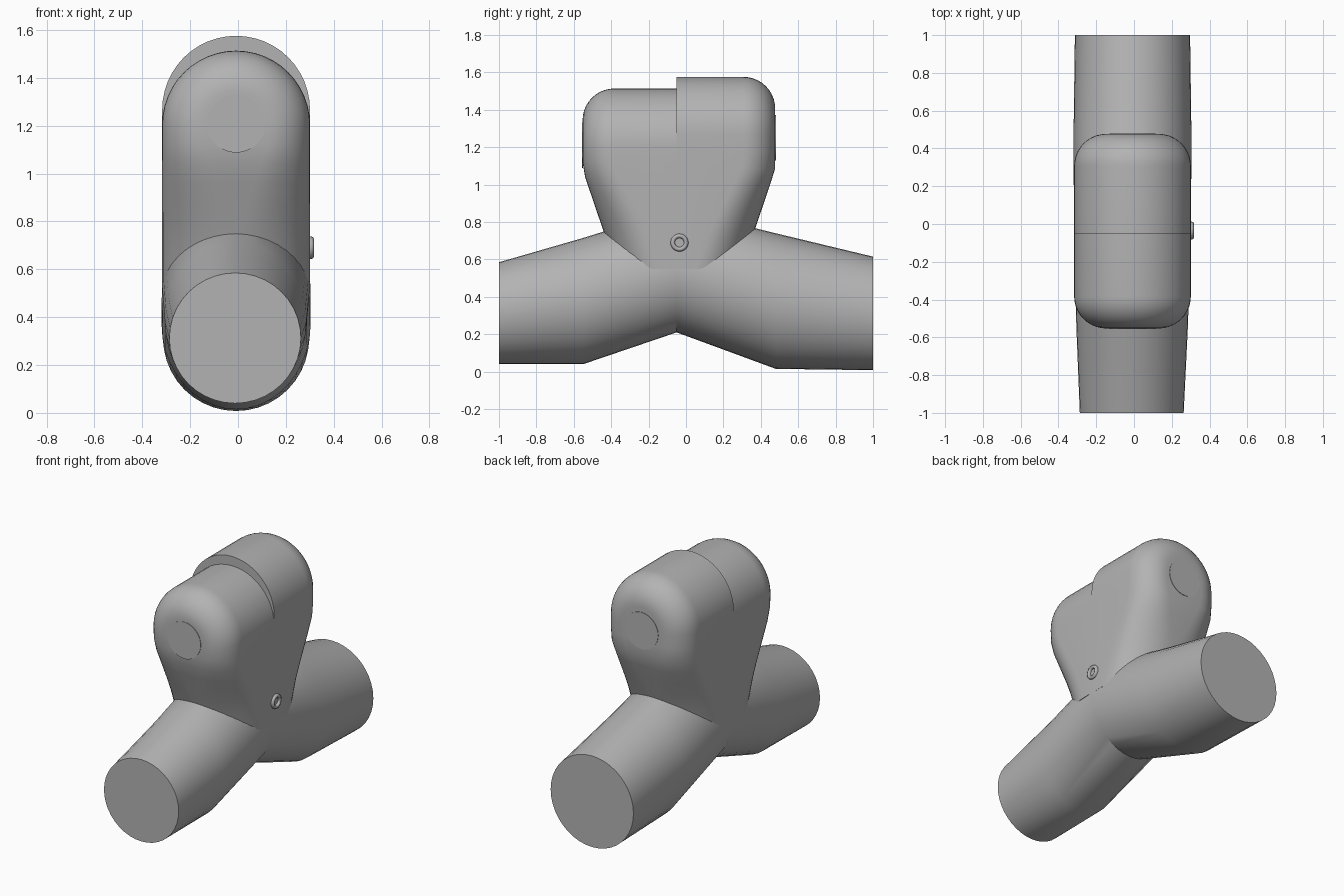
import bpy, bmesh, math
from mathutils import Matrix

cube = bpy.data.objects.get("Cube")
if cube:
    bpy.data.objects.remove(cube, do_unlink=True)

grey = bpy.data.materials.new("plain grey")
grey.use_nodes = True
colour = (0.45, 0.45, 0.45, 1)
grey.diffuse_color = colour
grey.node_tree.nodes["Principled BSDF"].inputs["Base Color"].default_value = colour

CX = -0.008  # centre line of the fitting


def finish(name, bm, angle=30):
    bmesh.ops.recalc_face_normals(bm, faces=bm.faces)
    mesh = bpy.data.meshes.new(name)
    bm.to_mesh(mesh)
    bm.free()
    obj = bpy.data.objects.new(name, mesh)
    bpy.context.collection.objects.link(obj)
    mesh.materials.append(grey)
    bpy.ops.object.select_all(action='DESELECT')
    obj.select_set(True)
    bpy.context.view_layer.objects.active = obj
    bpy.ops.object.shade_smooth_by_angle(angle=math.radians(angle))
    return obj


def bridge(bm, rings, closed):
    for a, b in zip(rings, rings[1:]):
        n = len(a)
        for i in range(n if closed else n - 1):
            j = (i + 1) % n
            bm.faces.new((a[i], a[j], b[j], b[i]))


# Bent lower pipe: y, bottom, top, half width, x centre
sections = [(-1, 0.04, 0.585, 0.275, -0.012), (-0.55, 0.04, 0.715, 0.295, -0.01),
            (-0.05, 0.21, 0.87, 0.31, CX), (0.48, 0.015, 0.74, 0.312, CX),
            (1, 0.008, 0.615, 0.305, CX)]
bm = bmesh.new()
rings = []
SIDES = 40
for y, low, high, w, cx in sections:
    ring = []
    for i in range(SIDES):
        a = 2 * math.pi * i / SIDES
        z = (low + high) / 2 + (high - low) / 2 * math.sin(a)
        ring.append(bm.verts.new((cx + w * math.cos(a), y, z)))
    rings.append(ring)
bridge(bm, rings, True)
bm.faces.new(rings[0])
bm.faces.new(rings[-1])
finish("bent_pipe", bm)


def upper_half(name, sign, y_end, crown, w=0.309, seam=-0.05):
    """Arched housing with a rounded end that tapers down to the pipe."""
    bm = bmesh.new()
    # Arch outline as (side, angle, height); straight legs below the crown
    legs = [0.55 + (crown - 0.55) * i / 8 for i in range(8)]
    outline = [(0.0, z) for z in legs]
    outline += [(math.pi * i / 24, crown) for i in range(25)]
    outline += [(math.pi, z) for z in reversed(legs)]
    rings = []
    steps = [None] + [math.pi / 2 * i / 10 for i in range(11)]
    for step in steps:
        ring = []
        for ang, base in outline:
            # The corner rounding widens into a half tube lower down
            low = min(1, max(0, (1.15 - base) / 0.4))
            round_x = 0.17 + 0.13 * low
            round_y = 0.17 + 0.07 * low
            end = y_end - sign * 0.34 * max(0, 1.08 - base)
            if step is None:
                r, y = w, seam
            else:
                r = w - round_x * (1 - math.cos(step))
                y = end - sign * round_y * (1 - math.sin(step))
            ring.append(bm.verts.new((CX + r * math.cos(ang), y,
                                      base + r * math.sin(ang))))
        rings.append(ring)
    bridge(bm, rings, False)
    # Close the end, the seam wall and the hidden underside
    for ring in (rings[0], rings[-1]):
        n = len(ring)
        for i in range(n // 2 - 1):
            bm.faces.new((ring[i], ring[i + 1], ring[n - 2 - i], ring[n - 1 - i]))
        h = n // 2
        bm.faces.new((ring[h - 1], ring[h], ring[h + 1]))
    bm.faces.new([r[0] for r in rings] + [r[-1] for r in reversed(rings)])
    return finish(name, bm)


upper_half("front_housing", -1, -0.553, 1.205)
upper_half("back_housing", 1, 0.477, 1.267)


# Thin round plates on both ends
def disc(name, y, z):
    bm = bmesh.new()
    bmesh.ops.create_cone(bm, cap_ends=True, segments=40, radius1=0.122,
                          radius2=0.122, depth=0.006,
                          matrix=Matrix.Translation((CX, y, z))
                          @ Matrix.Rotation(math.pi / 2, 4, 'X'))
    finish(name, bm)


disc("front_plate", -0.553, 1.21)
disc("back_plate", 0.477, 1.25)

# Small ring-shaped knob on the left side
bm = bmesh.new()
knob_rings = []
for i in range(20):
    a = 2 * math.pi * i / 20
    ring = []
    for j in range(8):
        b = 2 * math.pi * j / 8
        r = 0.036 + 0.012 * math.cos(b)
        ring.append(bm.verts.new((0.303 + 0.015 * math.sin(b),
                                  -0.035 + r * math.cos(a), 0.69 + r * math.sin(a))))
    knob_rings.append(ring)
bridge(bm, knob_rings + [knob_rings[0]], True)
finish("side_knob", bm, 60)
